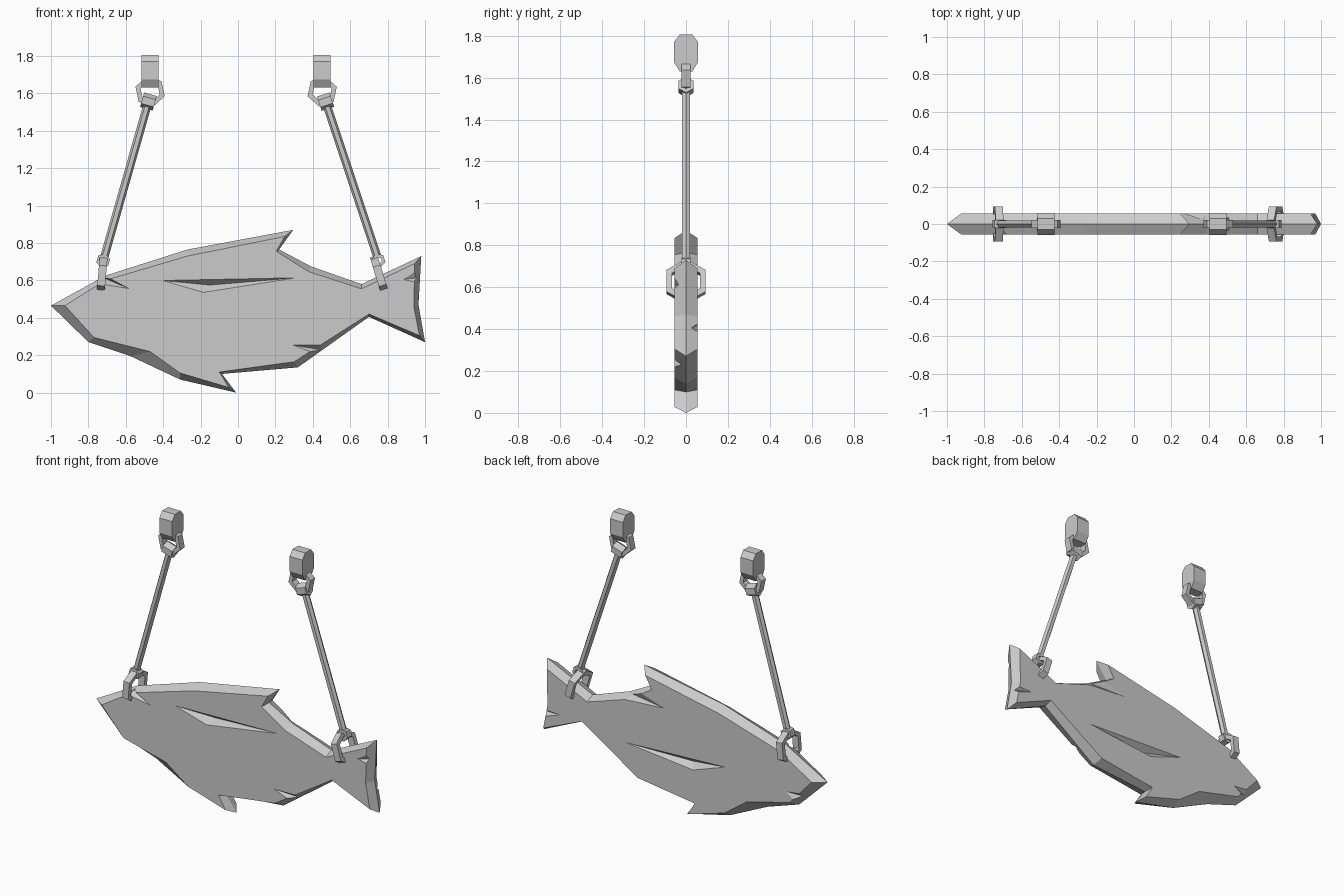
import bpy, bmesh, math
from mathutils import Vector, Matrix

if "Cube" in bpy.data.objects:
    bpy.data.objects.remove(bpy.data.objects["Cube"], do_unlink=True)

grey = bpy.data.materials.new("plain_grey")
grey.use_nodes = True
tone = (0.6, 0.6, 0.6, 1)
grey.diffuse_color = tone
grey.node_tree.nodes["Principled BSDF"].inputs["Base Color"].default_value = tone


def make_object(name, bm):
    """Turn a bmesh into a named grey object."""
    bmesh.ops.recalc_face_normals(bm, faces=bm.faces)
    mesh = bpy.data.meshes.new(name)
    bm.to_mesh(mesh)
    bm.free()
    mesh.materials.append(grey)
    obj = bpy.data.objects.new(name, mesh)
    bpy.context.collection.objects.link(obj)
    return obj


def skin(bm, loops, closed=False):
    """Bridge successive vertex loops with quads; cap the ends or join them."""
    rows = [[bm.verts.new(p) for p in loop] for loop in loops]
    pairs = list(zip(rows, rows[1:]))
    if closed:
        pairs.append((rows[-1], rows[0]))
    for a, b in pairs:
        for i in range(len(a)):
            j = (i + 1) % len(a)
            bm.faces.new((a[i], a[j], b[j], b[i]))
    if not closed:
        bm.faces.new(rows[0])
        bm.faces.new(rows[-1])


def hex_ring(name, outer, inner, width, matrix, turn=0.0):
    """Six-sided ring lying in its local xz plane, extruded along local y."""
    bm = bmesh.new()
    loops = []
    for r, y in ((outer, -1), (outer, 1), (inner, 1), (inner, -1)):
        angles = [turn + math.pi / 2 + k * math.pi / 3 for k in range(6)]
        loops.append([matrix @ Vector((r * math.cos(a), y * width / 2, r * math.sin(a)))
                      for a in angles])
    skin(bm, loops, closed=True)
    return make_object(name, bm)


# Fish board: ridge outline in the middle, smaller outline on each face
T = 0.055
ridge = [(-1, .465), (-.71, .625), (-.27, .765), (.295, .87), (.22, .765),
         (.39, .675), (.66, .58), (.98, .73), (.965, .47), (1, .27),
         (.70, .405), (.32, .135), (-.085, .1), (-.01, 0), (-.31, .07),
         (-.575, .195), (-.80, .27)]
face = [(-.925, .465), (-.71, .6), (-.27, .73), (.25, .835), (.205, .755),
        (.377, .647), (.66, .555), (.945, .69), (.94, .46), (.97, .305),
        (.70, .42), (.30, .165), (-.1, .11), (-.05, .028), (-.31, .105),
        (-.47, .22), (-.77, .295)]
bm = bmesh.new()
skin(bm, [[(x, y, z) for x, z in outline]
          for outline, y in ((face, -T), (ridge, 0), (face, T))])
fish = make_object("fish_board", bm)

# Carved chips: side, three corners on the face, and the deepest point
chips = {
    "front_groove": (-1, [(-.41, .6), (.325, .615), (-.185, .535)], (-.15, .575)),
    "back_groove": (1, [(.40, .37), (-.32, .40), (-.09, .32)], (-.06, .355)),
    "gill_chip": (-1, [(-.58, .555), (-.74, .64), (-.74, .58)], (-.71, .61)),
    "belly_chip": (-1, [(.29, .255), (.52, .255), (.46, .19)], (.47, .225)),
    "tail_front_chip": (-1, [(.88, .605), (1.03, .70), (1.03, .57)], (1.02, .62)),
    "tail_back_chip": (1, [(.85, .42), (1.03, .43), (1.03, .36)], (1.01, .40)),
    "fin_back_chip": (1, [(.11, .66), (.55, .80), (.55, .63)], (.45, .68)),
    "jaw_back_chip": (1, [(-.74, .36), (-.95, .38), (-.88, .26)], (-.88, .34)),
}
for name, (side, corners, deep) in chips.items():
    bm = bmesh.new()
    base = [bm.verts.new((x, side * (T + .001), z)) for x, z in corners]
    tip = bm.verts.new((deep[0], side * .015, deep[1]))
    bm.faces.new(base)
    for i in range(3):
        bm.faces.new((base[i], base[i - 1], tip))
    cutter = make_object(name + "_cutter", bm)
    mod = fish.modifiers.new(name, "BOOLEAN")
    mod.operation = "DIFFERENCE"
    mod.solver = "EXACT"
    mod.object = cutter
    cutter.hide_render = True
    cutter.hide_viewport = True
    cutter.display_type = "WIRE"


def hanger(side, block_x, top, bottom, ring_lean):
    """Wall block, top ring, rod with two eyes, and the loop around the board."""
    # Mounting block with chamfered corners
    hy, z0, z1 = .058, 1.63, 1.805
    profile = [(hy, z0 + .045), (hy, z1 - .035), (.03, z1), (-.03, z1),
               (-hy, z1 - .035), (-hy, z0 + .045), (-.03, z0), (.03, z0)]
    bm = bmesh.new()
    skin(bm, [[(block_x + dx, y, z) for y, z in profile] for dx in (-.045, .045)])
    make_object(side + "_mounting_block", bm)

    # Ring hanging out of the block
    hex_ring(side + "_top_ring", .082, .054, .045,
             Matrix.Translation((block_x, 0, 1.61)), math.radians(12 if block_x < 0 else -12))

    # Six-sided rod
    a, b = Vector(bottom), Vector(top)
    axis = (b - a).normalized()
    lean = Vector((0, 0, 1)).rotation_difference(axis).to_matrix().to_4x4()
    bm = bmesh.new()
    section = [lean @ Vector((.022 * math.cos(k * math.pi / 3),
                              .022 * math.sin(k * math.pi / 3), 0)) for k in range(6)]
    skin(bm, [[end + p for p in section] for end in (a, b)])
    make_object(side + "_rod", bm)

    # Eyes at both rod ends
    quarter = Matrix.Rotation(math.pi / 2, 4, "Z")
    hex_ring(side + "_upper_eye", .04, .02, .07,
             Matrix.Translation(b + axis * .022) @ lean @ quarter)
    hex_ring(side + "_lower_eye", .038, .018, .045,
             Matrix.Translation(a - axis * .02) @ lean)

    # Loop passing through the board
    tilt = Matrix.Rotation(math.radians(ring_lean), 4, "Y")
    hex_ring(side + "_board_loop", .108, .076, .042,
             Matrix.Translation(a + Vector((math.copysign(.012, -ring_lean), 0, -.1)))
             @ tilt @ quarter)


hanger("right", -.47, (-.485, 0, 1.535), (-.715, 0, .725), 5)
hanger("left", .45, (.475, 0, 1.535), (.745, 0, .725), -17)
